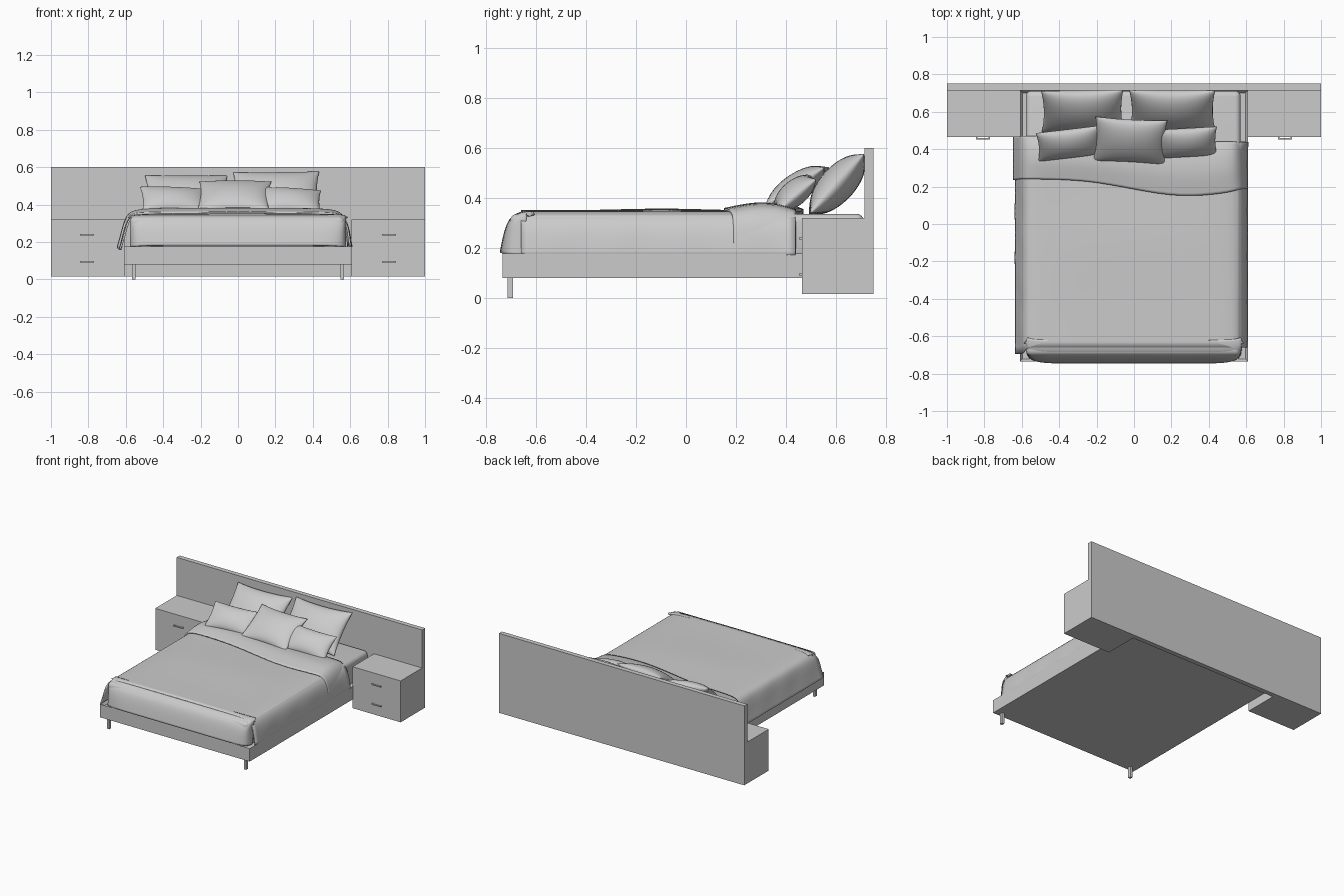
import bpy, bmesh, math
from mathutils import Matrix, Vector

if "Cube" in bpy.data.objects:
    bpy.data.objects.remove(bpy.data.objects["Cube"])


def finish(name, bm, smooth=False):
    bmesh.ops.recalc_face_normals(bm, faces=bm.faces)
    me = bpy.data.meshes.new(name)
    bm.to_mesh(me)
    bm.free()
    for p in me.polygons:
        p.use_smooth = smooth
    ob = bpy.data.objects.new(name, me)
    bpy.context.collection.objects.link(ob)
    return ob


def box(name, lo, hi, bevel=0):
    lo, hi = Vector(lo), Vector(hi)
    bm = bmesh.new()
    bmesh.ops.create_cube(bm, size=1, matrix=Matrix.Translation((lo + hi) / 2)
                          @ Matrix.Diagonal((*(hi - lo), 1)))
    if bevel:
        bmesh.ops.bevel(bm, geom=bm.edges[:], offset=bevel, segments=4,
                        profile=0.5, affect='EDGES')
    return finish(name, bm, bevel > 0)


def cloth(name, rows, thick):
    """Smooth thin sheet through a grid of points."""
    bm = bmesh.new()
    g = [[bm.verts.new(p) for p in r] for r in rows]
    for a, b in zip(g, g[1:]):
        for i in range(len(a) - 1):
            bm.faces.new((a[i], a[i + 1], b[i + 1], b[i]))
    ob = finish(name, bm, True)
    if sum(p.normal.z for p in ob.data.polygons) < 0:
        ob.data.flip_normals()
    s = ob.modifiers.new("smooth", 'SUBSURF')
    s.levels = s.render_levels = 2
    s.boundary_smooth = 'PRESERVE_CORNERS'
    t = ob.modifiers.new("thickness", 'SOLIDIFY')
    t.thickness = thick
    t.offset = -1
    return ob


def pillow(name, centre, w, h, t, tilt, yaw, roll=0, n=20):
    """Two puffed skins meeting at a seam, with sides drawn in between corners."""
    m = (Matrix.Translation(centre) @ Matrix.Rotation(math.radians(yaw), 4, 'Z')
         @ Matrix.Rotation(math.radians(tilt), 4, 'X')
         @ Matrix.Rotation(math.radians(roll), 4, 'Z'))
    bm = bmesh.new()
    for side in (1, -1):
        g = []
        for j in range(n + 1):
            v = -math.cos(math.pi * j / n)
            row = []
            for i in range(n + 1):
                u = -math.cos(math.pi * i / n)
                x = u * w / 2 * (1 - 0.06 * (1 - v * v))
                y = v * h / 2 * (1 - 0.09 * (1 - u * u))
                z = side * t / 2 * ((1 - u * u) * (1 - v * v)) ** 0.5
                row.append(bm.verts.new(m @ Vector((x, y, z))))
            g.append(row)
        for a, b in zip(g, g[1:]):
            for i in range(n):
                bm.faces.new((a[i], a[i + 1], b[i + 1], b[i]))
    bmesh.ops.remove_doubles(bm, verts=bm.verts, dist=1e-5)
    return finish(name, bm, True)


# Headboard and nightstands with two bar handles each
box("headboard", (-1, 0.715, 0.015), (1, 0.75, 0.6))
for side, s in (("left", -1), ("right", 1)):
    box(f"{side}_nightstand", (min(s * 0.608, s), 0.465, 0.015),
        (max(s * 0.608, s), 0.715, 0.32))
    for k, z in (("upper", 0.238), ("lower", 0.093)):
        c = s * 0.808
        box(f"{side}_{k}_handle", (c - 0.037, 0.453, z - 0.004), (c + 0.037, 0.459, z + 0.004))
        for e in (-1, 1):
            p = c + e * 0.033
            box(f"{side}_{k}_handle_post", (p - 0.004, 0.458, z - 0.004), (p + 0.004, 0.466, z + 0.004))
    box(f"{side}_leg", (s * 0.558 - 0.009, -0.715, 0), (s * 0.558 + 0.009, -0.692, 0.085))

# Bed base: solid tray with a raised rim
base = box("bed_base", (-0.61, -0.735, 0.08), (0.61, 0.715, 0.177))
bm = bmesh.new()
bm.from_mesh(base.data)
top = max(bm.faces, key=lambda f: f.calc_center_median().z)
bmesh.ops.inset_region(bm, faces=[top], thickness=0.02)
bmesh.ops.translate(bm, verts=top.verts[:], vec=(0, 0, -0.02))
bm.to_mesh(base.data)
bm.free()

# Mattress
box("mattress", (-0.578, -0.705, 0.155), (0.57, 0.712, 0.337), 0.03)

# Duvet: one cross-section swept along the bed, hanging over both sides
SECTION = [(-0.637, 0.16), (-0.62, 0.22), (-0.603, 0.29), (-0.58, 0.338), (-0.52, 0.35),
           (-0.25, 0.35), (0, 0.352), (0.25, 0.35), (0.50, 0.349), (0.56, 0.338),
           (0.59, 0.29), (0.602, 0.23), (0.608, 0.172)]
rows = []
for j in range(10):
    y = -0.66 + j * 0.122
    rows.append([(x + 0.005 * math.sin(3 * j + i) * (abs(x) > 0.59),
                  y - (0.035 if i < 3 and j == 0 else 0),
                  z + (0.008 * max(0, 1 - abs(y + 0.1) / 0.3) if abs(x) < 0.4 else 0))
                 for i, (x, z) in enumerate(SECTION)])
cloth("duvet", rows, 0.01)

# Duvet foot end, rolled over the front with tucked corners
front = []
for y, z, w in ((-0.62, 0.349, 0.56), (-0.665, 0.347, 0.56), (-0.705, 0.325, 0.56),
                (-0.725, 0.28, 0.54), (-0.737, 0.23, 0.515), (-0.746, 0.182, 0.49)):
    mid = [(w * k / 3, y, z) for k in range(-3, 4)]
    e = 0.578
    yb = min(-0.64, y + 0.09)
    left = [(-e, yb, z - 0.012), (-e + 0.004, y + 0.022, z - 0.008)]
    front.append(left + mid + [(-x, b, c) for x, b, c in reversed(left)])
cloth("duvet_foot", front, 0.012)

# Turned-down fold with a wavy front edge
EDGE = [0.235, 0.237, 0.24, 0.24, 0.24, 0.235, 0.185, 0.14, 0.165, 0.185, 0.19, 0.19, 0.19]
LIFT = [0.004, 0.016, 0.026, 0.026, 0.02, 0.0]
fold = []
for j, lift in enumerate(LIFT):
    t = j / (len(LIFT) - 1)
    fold.append([(x * (1.015 if x < 0 else 1.0) - (0.012 if x > 0.55 else 0) * t,
                  EDGE[i] + t * ((0.47 if x < 0 else 0.44) - EDGE[i]),
                  z + lift * (1 if abs(x) < 0.55 else 0.5) + 0.006)
                 for i, (x, z) in enumerate(SECTION)])
cloth("duvet_fold", fold, 0.012)

# Pillows: two at the back, three smaller in front
pillow("back_left_pillow", (-0.275, 0.605, 0.445), 0.44, 0.31, 0.13, 45, 1)
pillow("back_right_pillow", (0.205, 0.607, 0.455), 0.46, 0.32, 0.14, 48, -1, 1)
pillow("front_left_pillow", (-0.345, 0.43, 0.425), 0.35, 0.20, 0.10, 40, 9, -3)
pillow("front_right_pillow", (0.275, 0.435, 0.42), 0.34, 0.20, 0.10, 40, 7, -5)
pillow("front_centre_pillow", (-0.02, 0.445, 0.445), 0.385, 0.285, 0.11, 33, -3)
